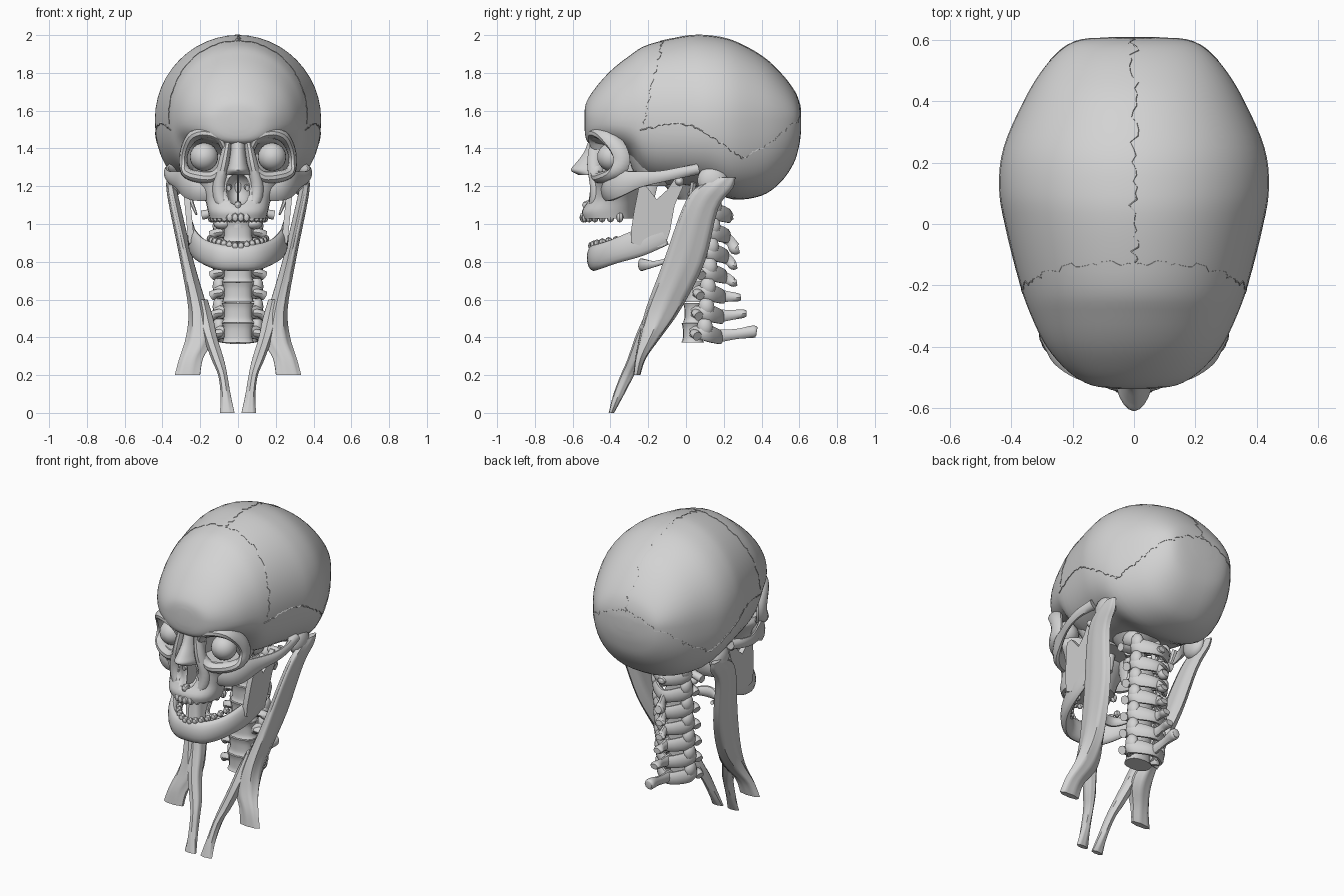
import bpy, bmesh, math, random
from mathutils import Vector
from mathutils.bvhtree import BVHTree

random.seed(4)
if "Cube" in bpy.data.objects:
    bpy.data.objects.remove(bpy.data.objects["Cube"])

BONE = bpy.data.materials.new("light grey")
BONE.use_nodes = True
BONE.diffuse_color = (.65, .65, .65, 1)
BONE.node_tree.nodes["Principled BSDF"].inputs["Base Color"].default_value = BONE.diffuse_color[:]


def make(name, verts, faces, mirror=False):
    """Mesh object, or a left and right pair of them."""
    for label, sign in ([("left_", 1), ("right_", -1)] if mirror else [("", 1)]):
        me = bpy.data.meshes.new(label + name)
        me.from_pydata([(v[0] * sign, v[1], v[2]) for v in verts], [], faces)
        bm = bmesh.new()
        bm.from_mesh(me)
        bmesh.ops.recalc_face_normals(bm, faces=bm.faces)
        bm.to_mesh(me)
        bm.free()
        me.materials.append(BONE)
        ob = bpy.data.objects.new(label + name, me)
        bpy.context.collection.objects.link(ob)
        bpy.ops.object.select_all(action='DESELECT')
        ob.select_set(True)
        bpy.context.view_layer.objects.active = ob
        bpy.ops.object.shade_smooth_by_angle(angle=math.radians(40))
    return ob


def spline(rows, steps=4):
    out = []
    for i in range(len(rows) - 1):
        quad = list(zip(rows[max(i - 1, 0)], rows[i], rows[i + 1], rows[min(i + 2, len(rows) - 1)]))
        for s in range(steps):
            t = s / steps
            out.append([.5 * (2 * b + (c - a) * t + (2 * a - 5 * b + 4 * c - d) * t * t
                              + (3 * b - a - 3 * c + d) * t ** 3) for a, b, c, d in quad])
    return out + [list(rows[-1])]


def across(half, middle):
    """Path from left to right through a middle row."""
    return half + [middle] + [(-r[0],) + r[1:] for r in reversed(half)]


def oval(n, power=1.0, flute=0.0):
    """Unit superellipse, optionally with lengthwise ribs."""
    pts = []
    for i in range(n):
        a = math.tau * i / n
        c, s = math.cos(a), math.sin(a)
        r = 1 + flute * math.cos(7 * a)
        pts.append((r * math.copysign(abs(c) ** power, c), r * math.copysign(abs(s) ** power, s)))
    return pts


def loft(name, rings, mirror=False):
    n = len(rings[0])
    verts = [v for ring in rings for v in ring]
    faces = [(k * n + i, k * n + (i + 1) % n, (k + 1) * n + (i + 1) % n, (k + 1) * n + i)
             for k in range(len(rings) - 1) for i in range(n)]
    faces += [tuple(range(n)), tuple(range(len(verts) - n, len(verts)))]
    return make(name, verts, faces, mirror)


def stack(name, rows, mirror=False, power=0.85, n=20, flute=0.0):
    """Horizontal ovals; rows hold z, centre x, centre y, radius x, radius y."""
    return loft(name, [[(x + rx * c, y + ry * s, z) for c, s in oval(n, power, flute)]
                       for z, x, y, rx, ry in spline(rows)], mirror)


def sweep(name, rows, mirror=False, ref=(0, 0, 1), n=10, steps=4):
    """Oval tube; rows hold x, y, z, side radius, radius along ref."""
    rows = spline(rows, steps)
    pts = [Vector(r[:3]) for r in rows]
    rings = []
    for i, (p, r) in enumerate(zip(pts, rows)):
        t = pts[min(i + 1, len(pts) - 1)] - pts[max(i - 1, 0)]
        side = t.cross(Vector(ref)).normalized()
        up = side.cross(t).normalized()
        rings.append([p + side * r[3] * c + up * r[4] * s for c, s in oval(n)])
    return loft(name, rings, mirror)


def ball(name, centre, radii, mirror=False, n=16):
    rings = []
    for k in range(n // 2 + 1):
        a = math.pi * min(max(k / (n // 2), .02), .98)
        rings.append([(centre[0] + radii[0] * math.sin(a) * c, centre[1] - radii[1] * math.cos(a),
                       centre[2] + radii[2] * math.sin(a) * s) for c, s in oval(n)])
    return loft(name, rings, mirror)


# Braincase: y, half width, top, bottom
stations = [(-.537, .05, 1.6, 1.5), (-.525, .14, 1.65, 1.44), (-.48, .215, 1.72, 1.42),
            (-.4, .285, 1.81, 1.41), (-.3, .335, 1.89, 1.36), (-.2, .37, 1.95, 1.23),
            (0, .42, 1.995, 1.2), (.12, .44, 1.997, 1.18), (.25, .425, 1.97, 1.13),
            (.4, .36, 1.89, 1.15), (.5, .3, 1.8, 1.22), (.57, .235, 1.71, 1.32),
            (.6, .17, 1.64, 1.42), (.61, .06, 1.58, 1.5)]
WIDE = 1.555
rings = []
for y, w, top, low in spline(stations):
    rings.append([(w * c, y, WIDE + s * (top - WIDE if s > 0 else WIDE - low))
                  for c, s in [u if u[1] >= 0 else l for u, l in zip(oval(48), oval(48, .8))]])
cranium = loft("cranium", rings)

# Fine sutures laid on the braincase
bvh = BVHTree.FromPolygons([v.co for v in cranium.data.vertices],
                           [p.vertices[:] for p in cranium.data.polygons])


def suture(name, path, wobble, mirror=False):
    rows = []
    line = [Vector(p) for p in spline(path, 14)]
    for i, p in enumerate(line):
        t = line[min(i + 1, len(line) - 1)] - line[max(i - 1, 0)]
        hit, normal, _, _ = bvh.find_nearest(p)
        shift = normal.cross(t).normalized() * random.uniform(-wobble, wobble)
        rows.append((*bvh.find_nearest(hit + shift)[0], .003, .003))
    sweep(name, rows, mirror, ref=(.3, .5, .8), n=4, steps=1)


suture("coronal_suture", [(0, -.13, 1.99), (.2, -.14, 1.93), (.33, -.18, 1.75), (.38, -.23, 1.53)], .01, True)
suture("sagittal_suture", [(0, -.13, 1.99), (0, .12, 2), (0, .4, 1.88), (0, .59, 1.62)], .016)
suture("lambdoid_suture", [(0, .61, 1.62), (.16, .56, 1.56), (.31, .45, 1.44), (.4, .31, 1.34)], .01, True)
suture("squamous_suture", [(.37, -.25, 1.5), (.42, -.03, 1.53), (.43, .12, 1.47), (.4, .31, 1.34)], .006, True)

# Skull base and inner face
stack("sphenoid", [(1.2, 0, -.17, .2, .07), (1.3, 0, -.18, .25, .11), (1.44, 0, -.2, .28, .13)])
stack("ethmoid", [(1.1, 0, -.3, .03, .1), (1.25, 0, -.3, .05, .12), (1.44, 0, -.33, .07, .14)])
stack("occipital_base", [(1.13, 0, .02, .06, .06), (1.2, 0, .04, .12, .15), (1.3, 0, .05, .2, .2)])
ball("occipital_condyle", (.08, .07, 1.16), (.04, .06, .05), True)
ball("mastoid", (.33, .14, 1.23), (.045, .08, .08), True)
sweep("styloid_process", [(.27, .04, 1.22, .018, .018), (.25, .02, 1.13, .012, .012), (.22, -.02, 1.05, .006, .006)],
      True, (0, 1, 0), 6)
sweep("pterygoid_plate", [(.1, -.19, 1.26, .012, .05), (.1, -.21, 1.15, .012, .045), (.11, -.22, 1.06, .01, .02)],
      True, (0, 1, 0), 8)

# Upper jaw with the nasal opening
maxilla = stack("maxilla", [(1.03, 0, -.41, .15, .135), (1.07, 0, -.41, .16, .14), (1.13, 0, -.385, .175, .13),
                            (1.19, 0, -.365, .21, .135), (1.24, 0, -.365, .25, .13), (1.28, 0, -.36, .24, .12)], n=28)
cutter = ball("nasal_cutter", (0, -.52, 1.185), (.066, .12, .09))
cutter.hide_render = True
mod = maxilla.modifiers.new("nasal_opening", 'BOOLEAN')
mod.operation, mod.object, mod.solver = 'DIFFERENCE', cutter, 'EXACT'
bpy.context.view_layer.objects.active = maxilla
bpy.ops.object.modifier_apply(modifier=mod.name)
bpy.data.objects.remove(cutter)
sweep("nasal_septum", [(0, -.46, 1.3, .006, .06), (0, -.45, 1.2, .006, .06), (0, -.46, 1.11, .006, .06)], False, (0, 1, 0))
sweep("nasal_concha", [(.05, -.47, 1.19, .012, .015), (.045, -.4, 1.2, .015, .02)], True)
ball("nasal_spine", (0, -.52, 1.1), (.02, .03, .025), n=8)

# Nose bridge, orbits, eyes and cheekbones
stack("nasal_bone", [(1.46, 0, -.46, .04, .05), (1.38, 0, -.475, .04, .065), (1.32, 0, -.495, .05, .09),
                     (1.285, 0, -.505, .06, .105), (1.26, 0, -.49, .065, .08)], power=1.1)
sweep("nasal_rim", [(.055, -.475, 1.43, .022, .035), (.075, -.485, 1.32, .03, .04), (.1, -.475, 1.2, .035, .035),
                    (.085, -.475, 1.11, .035, .04), (.04, -.5, 1.07, .02, .03)], True, (0, 1, 0))
sweep("orbit_rim", [(.07, -.46, 1.4, .02, .04), (.1, -.475, 1.455, .025, .045), (.17, -.465, 1.48, .028, .045),
                    (.235, -.42, 1.465, .03, .045), (.275, -.365, 1.41, .025, .045), (.29, -.34, 1.34, .022, .045),
                    (.275, -.365, 1.275, .028, .045), (.215, -.425, 1.25, .032, .04), (.13, -.465, 1.25, .03, .035),
                    (.08, -.475, 1.31, .022, .035), (.07, -.46, 1.39, .02, .04)], True, (0, 1, 0))
ball("eyeball", (.18, -.395, 1.355), (.075, .075, .075), True, 24)
sweep("cheekbone", [(.14, -.425, 1.18, .03, .06), (.22, -.4, 1.195, .035, .075), (.28, -.345, 1.215, .025, .07),
                    (.325, -.25, 1.235, .016, .045), (.365, -.14, 1.25, .015, .032), (.375, -.04, 1.27, .018, .03),
                    (.35, .06, 1.29, .035, .03)], True)

# Teeth along both arches
for row, wide, deep, back, z, tall in (("upper", .145, .245, -.3, 1.035, .028), ("lower", .15, .22, -.28, .885, .022)):
    for i in range(7):
        a = math.radians(6 + i * 12)
        ball(row + "_tooth_%d" % (i + 1), (wide * math.sin(a), back - deep * math.cos(a), z + .006 * i * (row == "lower")),
             (.02, .02, tall), True, 8)

# Lower jaw
sweep("jaw_body", across([(.25, -.12, .955, .018, .07), (.235, -.25, .9, .025, .072), (.185, -.38, .855, .03, .065),
                          (.1, -.47, .825, .033, .068)], (0, -.49, .822, .035, .07)), n=16)
outline = [(-.29, .9), (-.2, .87), (-.11, .885), (-.085, .96), (-.06, 1.1), (-.015, 1.2), (-.02, 1.24), (-.06, 1.24),
           (-.1, 1.18), (-.155, 1.13), (-.21, 1.2), (-.25, 1.195), (-.275, 1.07), (-.29, .97)]
loft("jaw_ramus", [[(x + (z - .9) * .1, y, z) for y, z in outline] for x in (.23, .262)], True)
ball("jaw_condyle", (.275, -.035, 1.225), (.045, .025, .025), True)

# Hyoid bone
sweep("hyoid", across([(.14, -.06, .82, .01, .012), (.1, -.16, .79, .012, .016), (.05, -.22, .785, .018, .03)],
                      (0, -.235, .785, .02, .035)))

# Neck bones from the lowest up: tip of each spinous process as y, z
tips = [(.375, .43), (.32, .525), (.29, .612), (.27, .69), (.27, .78), (.28, .87), (.25, 1.04)]
for i, (ty, tz) in enumerate(tips):
    z = .425 + i * .107
    y = .035 + .008 * i
    top = i == 6
    if not top:
        stack("neck_body_%d" % i, [(z - .053, 0, y, .085, .06), (z - .03, 0, y, .076, .052), (z + .02, 0, y, .076, .052),
                                   (z + .05, 0, y, .085, .058)], n=16)
    sweep("neck_arch_%d" % i, across([(.06, y, z, .025, .032), (.108, y + .05, z, .025, .04),
                                      (.085, y + .1, z - .01, .018, .045)], (0, y + .145, z - .025, .018, .038)))
    tall = .034 if i in (0, 5) else .024
    sweep("neck_spine_%d" % i, [(0, y + .12, z - .02, .025, .038), (0, (y + .12 + ty) / 2, (z + tz) / 2 - .01, .018, .028),
                                (0, ty - .02, tz, .032, tall), (0, ty, tz, .024, tall * .7)])
    sweep("neck_wing_%d" % i, [(.06, y + .02, z, .035, .025), (.11, y + .015, z - .005, .03, .022),
                               (.19 if top else .14, y + .025, z - .02, .024, .026)], True)
    ball("neck_joint_%d" % i, (.1, y + .065, z + .03), (.035, .042, .055), True, 12)
sweep("atlas_front", across([(.1, .07, 1.075, .03, .035), (.06, .02, 1.075, .015, .025)], (0, 0, 1.075, .015, .025)))
stack("axis_peg", [(.98, 0, .06, .04, .04), (1.08, 0, .05, .032, .03), (1.14, 0, .05, .018, .018)])
ball("axis_shoulder", (.08, .07, 1.0), (.05, .045, .03), True, 12)

# Long neck muscles with two lower heads
stack("neck_muscle", [(1.245, .36, .215, .016, .045), (1.19, .352, .15, .026, .095), (1.08, .33, .075, .03, .092),
                      (.8, .268, -.01, .035, .106), (.55, .21, -.12, .05, .09), (.4, .2, -.19, .072, .055),
                      (.29, .245, -.24, .062, .028), (.2, .265, -.26, .066, .018)], True, 1, 28, .06)
stack("breastbone_head", [(.6, .19, -.11, .03, .07), (.5, .17, -.165, .04, .06), (.4, .145, -.22, .036, .048),
                          (.28, .105, -.27, .032, .04), (.2, .08, -.31, .024, .035), (.1, .065, -.355, .026, .028),
                          (0, .055, -.395, .038, .014)], True, 1, 28, .06)
